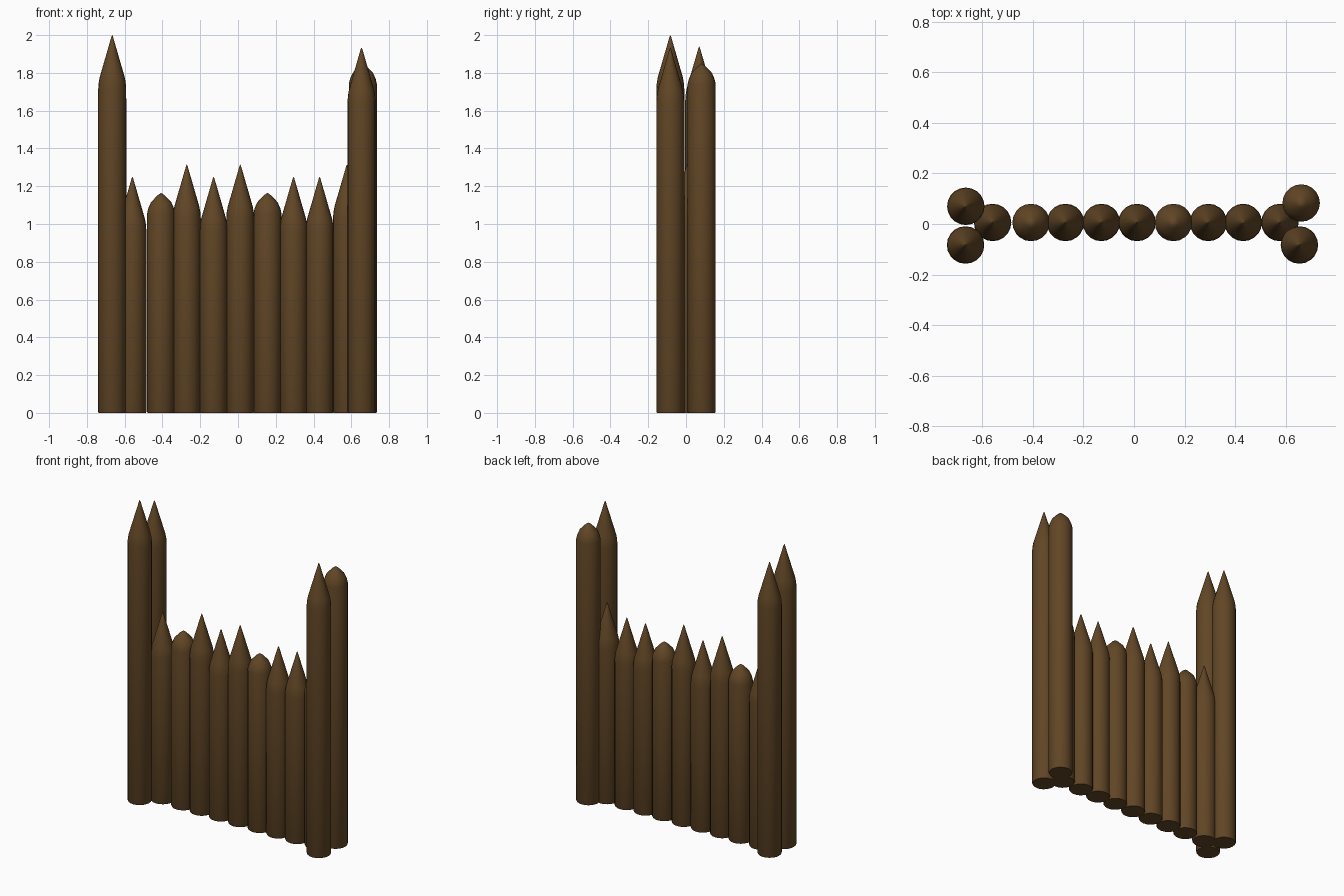
import bpy, bmesh, math

if "Cube" in bpy.data.objects:
    bpy.data.objects.remove(bpy.data.objects["Cube"])

wood = bpy.data.materials.new("dark_brown_wood")
wood.diffuse_color = (0.12, 0.061, 0.019, 1)
wood.use_nodes = True
wood.node_tree.nodes["Principled BSDF"].inputs["Base Color"].default_value = wood.diffuse_color

SIDES = 20
R = 0.074

# Tip profiles: (radius, drop below the apex), from shoulder up to apex
SHARP = [(R, 0.285), (0.0715, 0.252), (0.066, 0.222), (0.004, 0.008)]
BLUNT = [(R, 0.108), (0.068, 0.082), (0.054, 0.05), (0.02, 0.014)]


def stake(name, x, y, height, tip):
    """Round log with a slightly eased foot and a carved point."""
    rings = [(R - 0.003, 0.0), (R, 0.006)] + [(r, height - d) for r, d in tip]
    bm = bmesh.new()
    loops = []
    for r, z in rings:
        loops.append([bm.verts.new((r * math.cos(2 * math.pi * i / SIDES),
                                    r * math.sin(2 * math.pi * i / SIDES), z))
                      for i in range(SIDES)])
    for lo, hi in zip(loops, loops[1:]):
        for i in range(SIDES):
            j = (i + 1) % SIDES
            bm.faces.new((lo[i], lo[j], hi[j], hi[i]))
    apex = bm.verts.new((0, 0, height))
    for i in range(SIDES):
        bm.faces.new((loops[-1][i], loops[-1][(i + 1) % SIDES], apex))
    bm.faces.new(list(reversed(loops[0])))
    mesh = bpy.data.meshes.new(name)
    bm.to_mesh(mesh)
    bm.free()
    mesh.materials.append(wood)
    ob = bpy.data.objects.new(name, mesh)
    ob.location = (x, y, 0)
    bpy.context.collection.objects.link(ob)
    bpy.ops.object.select_all(action='DESELECT')
    ob.select_set(True)
    bpy.context.view_layer.objects.active = ob
    bpy.ops.object.shade_smooth_by_angle(angle=math.radians(40))


# Tall gate posts, a pair at each end
stake("post_left_front", -0.666, -0.083, 2.0, SHARP)
stake("post_left_back", -0.665, 0.070, 1.94, SHARP)
stake("post_right_front", 0.654, -0.083, 1.935, SHARP)
stake("post_right_back", 0.661, 0.083, 1.85, BLUNT)

# Row of short stakes between the posts
row = [(-0.559, 1.25, SHARP), (-0.407, 1.165, BLUNT), (-0.271, 1.315, SHARP),
       (-0.129, 1.25, SHARP), (0.012, 1.315, SHARP), (0.156, 1.165, BLUNT),
       (0.294, 1.25, SHARP), (0.432, 1.25, SHARP), (0.577, 1.315, SHARP)]
for n, (x, h, tip) in enumerate(row):
    stake(f"fence_stake_{n + 1}", x, 0.006, h, tip)
